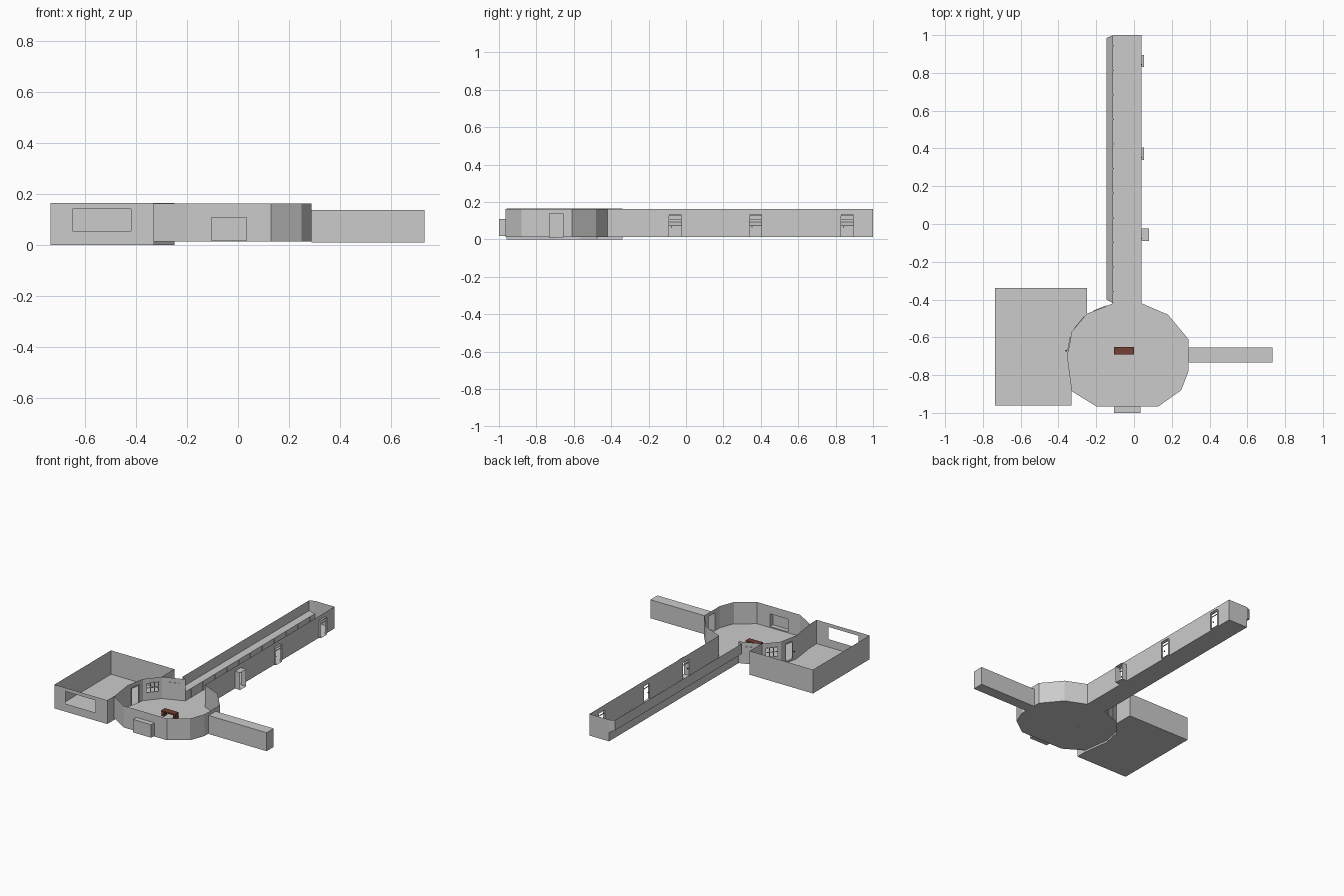
import bpy
from mathutils import Vector

if "Cube" in bpy.data.objects:
    bpy.data.objects.remove(bpy.data.objects["Cube"])


def material(name, rgb):
    m = bpy.data.materials.new(name)
    m.use_nodes = True
    m.diffuse_color = (*rgb, 1)
    m.node_tree.nodes["Principled BSDF"].inputs["Base Color"].default_value = (*rgb, 1)
    return m


GREY = material("plaster grey", (0.6, 0.6, 0.6))
BROWN = material("wood brown", (0.17, 0.05, 0.033))
DARK = material("dark metal", (0.04, 0.04, 0.04))

LOW, HIGH = 0.013, 0.163   # floor level and wall top


def mesh(name, verts, faces, mat=GREY):
    me = bpy.data.meshes.new(name)
    me.from_pydata([tuple(v) for v in verts], [], faces)
    me.materials.append(mat)
    ob = bpy.data.objects.new(name, me)
    bpy.context.collection.objects.link(ob)
    return ob


def box(name, lo, hi, mat=GREY, skip=()):
    """Box between two corners; skip leaves out faces by index."""
    v = [(x, y, z) for z in (lo[2], hi[2]) for y in (lo[1], hi[1]) for x in (lo[0], hi[0])]
    f = [(0, 2, 3, 1), (4, 5, 7, 6), (0, 1, 5, 4), (2, 6, 7, 3), (0, 4, 6, 2), (1, 3, 7, 5)]
    return mesh(name, v, [q for i, q in enumerate(f) if i not in skip], mat)


BOTTOM, TOP, FRONT, BACK, RIGHT, LEFT = range(6)


def floor(name, points, z):
    return mesh(name, [(x, y, z) for x, y in points], [tuple(range(len(points)))])


def wall(name, p, q, z0=LOW, z1=HIGH, holes=()):
    """Sheet wall from p to q with openings (u0, u1, z0, z1), u along the wall."""
    p, q = Vector(p), Vector(q)
    length = (q - p).length
    us = sorted({0, length, *(u for h in holes for u in h[:2])})
    zs = sorted({z0, z1, *(z for h in holes for z in h[2:])})
    verts = [(*(p + (q - p) * (u / length)), z) for z in zs for u in us]
    n, faces = len(us), []
    for j in range(len(zs) - 1):
        for i in range(n - 1):
            u, z = (us[i] + us[i + 1]) / 2, (zs[j] + zs[j + 1]) / 2
            if not any(a < u < b and c < z < d for a, b, c, d in holes):
                a = j * n + i
                faces.append((a, a + 1, a + n + 1, a + n))
    return mesh(name, verts, faces)


def wall_bar(name, p, q, u0, u1, z0, z1, depth=0.004, mat=GREY):
    """Thin bar lying on the wall from p to q."""
    p, q = Vector(p), Vector(q)
    d = (q - p).normalized()
    n = Vector((-d.y, d.x)) * depth / 2
    base = [p + d * u0 - n, p + d * u1 - n, p + d * u1 + n, p + d * u0 + n]
    v = [(*b, z) for z in (z0, z1) for b in base]
    f = [(0, 3, 2, 1), (4, 5, 6, 7)] + [(i, (i + 1) % 4, (i + 1) % 4 + 4, i + 4) for i in range(4)]
    return mesh(name, v, f, mat)


# Round hall, counter-clockwise from the corridor mouth
hall = [(-0.11, -0.42), (-0.25, -0.475), (-0.33, -0.57), (-0.355, -0.70), (-0.33, -0.885),
        (-0.20, -0.965), (0.13, -0.965), (0.25, -0.88), (0.288, -0.78), (0.288, -0.61),
        (0.18, -0.48), (0.04, -0.42)]
openings = {
    1: [(0.022, 0.102, 0.065, 0.13)],
    2: [(0.035, 0.10, LOW, 0.13)],
    5: [(0.095, 0.23, 0.02, 0.108)],
    8: [(0.05, 0.125, LOW, 0.137)],
}
floor("hall_floor", hall, LOW)
for i in range(len(hall) - 1):
    bottom = 0 if 1 <= i <= 3 else LOW
    wall(f"hall_wall_{i}", hall[i], hall[i + 1], bottom, HIGH, openings.get(i, ()))

# Hall window glazing bars
for k in range(4):
    u = 0.022 + k * 0.08 / 3
    wall_bar("window_upright", hall[1], hall[2], u - 0.002, u + 0.002, 0.065, 0.13)
for z in (0.065, 0.0975, 0.13):
    wall_bar("window_crossbar", hall[1], hall[2], 0.02, 0.104, z - 0.002, z + 0.002)

# Hall door frame and panel beside the corridor
for u in (0.035, 0.10):
    wall_bar("hall_door_jamb", hall[2], hall[3], u - 0.003, u + 0.003, LOW, 0.133, 0.008)
wall_bar("hall_door_head", hall[2], hall[3], 0.032, 0.103, 0.13, 0.136, 0.008)
for u in (0.04, 0.11):
    wall_bar("wall_panel_side", hall[0], hall[1], u - 0.002, u + 0.002, LOW, 0.13, 0.006)
wall_bar("wall_panel_head", hall[0], hall[1], 0.038, 0.112, 0.128, 0.132, 0.006)
box("hall_door_knob", (-0.362, -0.674, 0.06), (-0.356, -0.668, 0.066), DARK)

# Alcove projecting through the front wall
box("front_alcove", (-0.105, -1.0, 0.018), (0.035, -0.965, 0.108), skip=(BACK,))

# Side room
room = [(-0.33, -0.885), (-0.33, -0.96), (-0.735, -0.96), (-0.735, -0.34),
        (-0.25, -0.34), (-0.25, -0.475)]
floor("room_floor", room + [hall[2], hall[3]], 0.0)
for i in range(len(room) - 1):
    holes = [(0.09, 0.32, 0.055, 0.14)] if i == 1 else ()
    wall(f"room_wall_{i}", room[i], room[i + 1], 0.0, 0.165, holes)

# Closed side passage
box("side_passage", (0.288, -0.732, 0.009), (0.732, -0.655, 0.137), skip=(RIGHT,))

# Long corridor: floor, end wall and wall with doorways
floor("corridor_floor", [(-0.11, -0.42), (0.04, -0.42), (0.04, 1.0), (-0.11, 1.0)], LOW)
wall("corridor_end_wall", (-0.11, 1.0), (0.04, 1.0))
doors = [(-0.09, 0.04), (0.34, 0.014), (0.83, 0.014)]
wall("corridor_door_wall", (0.04, -0.42), (0.04, 1.0),
     holes=[(y + 0.42, y + 0.485, LOW, 0.133) for y, d in doors])
for y, d in doors:
    box("doorway_frame", (0.04, y, LOW), (0.04 + d, y + 0.065, 0.133), skip=(RIGHT, LEFT))
    box("doorway_transom", (0.04, y, 0.104), (0.046, y + 0.065, 0.107))
    box("doorway_head", (0.04, y, 0.125), (0.05, y + 0.065, 0.133))
    box("doorway_knob", (0.038, y + 0.01, 0.062), (0.044, y + 0.016, 0.068), DARK)

# Corridor window side: low wall, sloping sill and outset upper wall
inner, outer = -0.11, -0.145
profile = [(inner, LOW), (inner, 0.075), (outer, 0.092), (outer, HIGH)]
verts = []
for y_in, y_out in ((-0.42, -0.40), (1.0, 0.985)):
    verts += [(x, y_in if x == inner else y_out, z) for x, z in profile]
    verts.append((inner, y_in, HIGH))
mesh("corridor_window_wall", verts,
     [(0, 5, 6, 1), (1, 6, 7, 2), (2, 7, 8, 3), (1, 2, 3, 4), (6, 9, 8, 7)])
for k in range(11):
    y = -0.36 + k * 0.13
    box("corridor_rib", (inner, y, LOW), (inner + 0.004, y + 0.006, 0.075))

# Bench in the middle of the hall
box("bench_top", (-0.105, -0.692, 0.043), (0.0, -0.65, 0.052), BROWN)
for x in (-0.105, -0.018):
    box("bench_side", (x, -0.688, LOW), (x + 0.018, -0.654, 0.043), BROWN)
box("bench_back_rail", (-0.09, -0.66, 0.03), (-0.015, -0.655, 0.043), BROWN)
